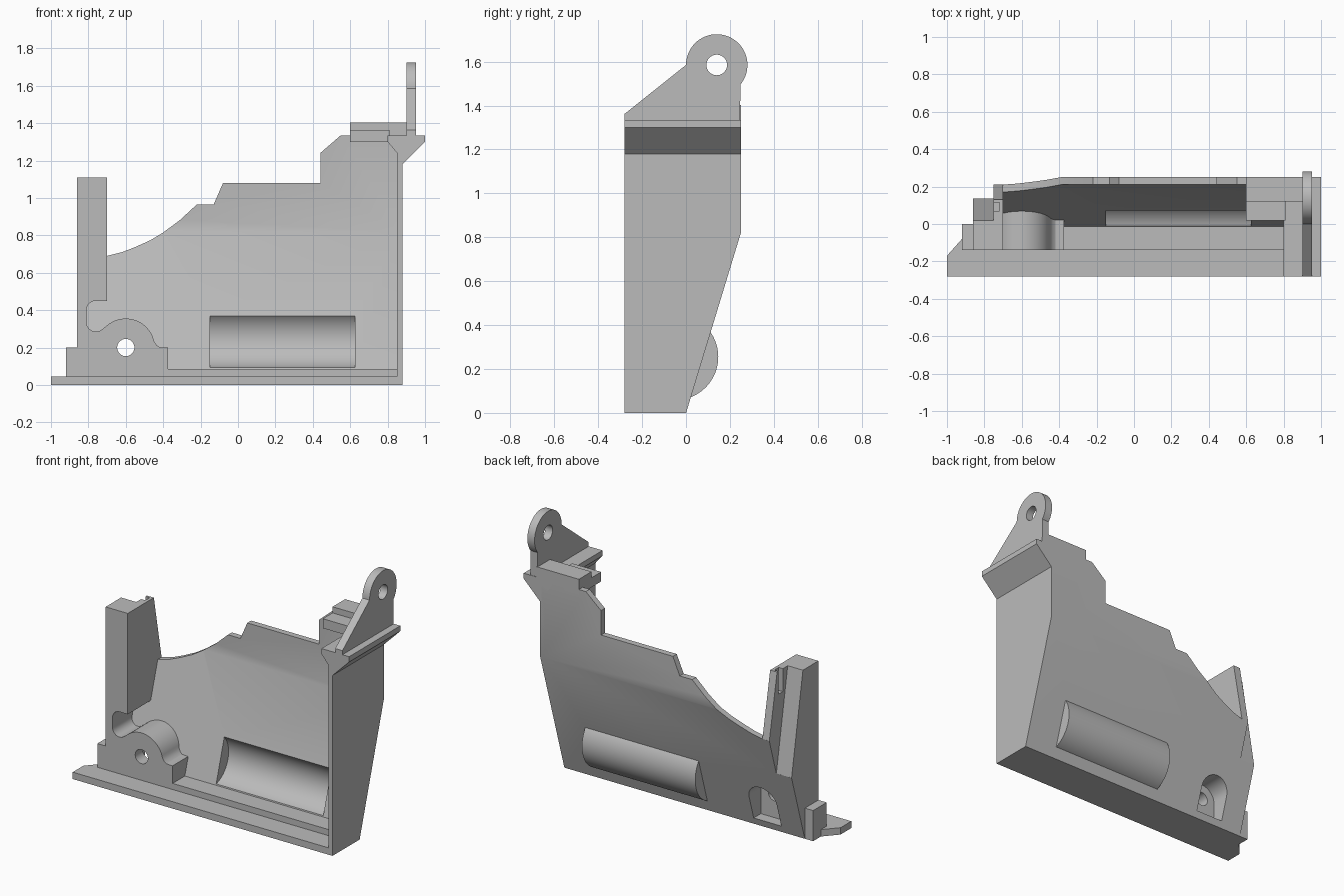
import bpy, bmesh
from math import cos, sin, radians

if "Cube" in bpy.data.objects:
    bpy.data.objects.remove(bpy.data.objects["Cube"])

grey = bpy.data.materials.new("plain grey")
grey.use_nodes = True
grey.diffuse_color = (0.5, 0.5, 0.5, 1)
grey.node_tree.nodes["Principled BSDF"].inputs["Base Color"].default_value = (0.5, 0.5, 0.5, 1)
parts = []


def arc(cx, cy, r, start, end, n=12):
    """Points along an arc, angles in degrees."""
    angles = [radians(start + (end - start) * i / n) for i in range(n + 1)]
    return [(cx + r * cos(a), cy + r * sin(a)) for a in angles]


def circle(cx, cy, r, n=40):
    return arc(cx, cy, r, 0, 360, n)[:-1]


def prism(name, outline, axis, lo, hi, keep=True):
    """Extrude a 2D outline along an axis from lo to hi."""
    place = {"x": lambda a, b, t: (t, a, b),
             "y": lambda a, b, t: (a, t, b),
             "z": lambda a, b, t: (a, b, t)}[axis]
    bm = bmesh.new()
    face = bm.faces.new([bm.verts.new(place(a, b, lo)) for a, b in outline])
    ext = bmesh.ops.extrude_face_region(bm, geom=[face])
    shift = place(0, 0, hi - lo)
    bmesh.ops.translate(bm, vec=shift,
                        verts=[v for v in ext["geom"] if isinstance(v, bmesh.types.BMVert)])
    bmesh.ops.recalc_face_normals(bm, faces=bm.faces)
    mesh = bpy.data.meshes.new(name)
    bm.to_mesh(mesh)
    bm.free()
    mesh.materials.append(grey)
    ob = bpy.data.objects.new(name, mesh)
    bpy.context.collection.objects.link(ob)
    if keep:
        parts.append(ob)
    return ob


def box(name, x, y, z, keep=True):
    return prism(name, [(x[0], y[0]), (x[1], y[0]), (x[1], y[1]), (x[0], y[1])], "z", *z, keep)


def boolean(ob, tool, operation="DIFFERENCE"):
    """Apply a boolean and discard the tool."""
    tool.hide_render = True
    mod = ob.modifiers.new("cut", "BOOLEAN")
    mod.operation, mod.object, mod.solver = operation, tool, "EXACT"
    with bpy.context.temp_override(object=ob, active_object=ob, selected_objects=[ob]):
        bpy.ops.object.modifier_apply(modifier=mod.name)
    bpy.data.objects.remove(tool)


def two_way(name, front, side):
    """Solid that matches both a front outline (x, z) and a side outline (y, z)."""
    ob = prism(name, front, "y", -1, 1)
    boolean(ob, prism("side_tool", side, "x", -2, 2, False), "INTERSECT")
    return ob


def pocket():
    outline = [(-0.7, 0.045), (-0.5, 0.045)] + arc(-0.6, 0.2, 0.1, 0, 180, 20)
    return prism("pocket_tool", outline, "y", -0.06, 0.5, False)


# Base plate with its clipped corner, and the step on it
prism("base_plate", [(-1, -0.28), (0.88, -0.28), (0.88, 0), (-0.92, 0), (-0.92, -0.08),
                     (-1, -0.17)], "z", 0, 0.045)
box("base_step", (-0.375, 0.85), (-0.14, 0), (0.02, 0.085))

# Folded back sheet with stepped top edge
top_edge = [(-0.75, 0.45), (-0.75, 0.69), (-0.7, 0.69), (-0.62, 0.71), (-0.55, 0.737),
            (-0.47, 0.773), (-0.4, 0.815), (-0.31, 0.882), (-0.22, 0.965), (-0.13, 0.965),
            (-0.08, 1.08), (0.44, 1.08), (0.44, 1.24), (0.55, 1.335)]
sheet = two_way("back_sheet",
                [(0.87, 0), (-0.86, 0), (-0.86, 0.45)] + top_edge + [(0.87, 1.335)],
                [(-0.03, -0.1), (0.25, 0.82), (0.25, 2), (0.21, 2), (0.21, 0.82), (-0.07, -0.1)])

# Rounded trough bulging out of the back sheet
trough = prism("trough_shell", arc(-0.05, 0.255, 0.197, -80, 45, 28), "x", -0.17, 0.65)
for ob in (sheet, trough):
    boolean(ob, prism("trough_tool", circle(-0.05, 0.255, 0.167, 64), "x", -0.15, 0.625, False))
boolean(sheet, pocket())

# Pivot bracket with arched top, hole and pocket behind
bracket_top = ([(-0.86, 0), (-0.86, 0.2), (-0.81, 0.2)]
               + arc(-0.76, 0.335, 0.05, 180, 305, 10)
               + arc(-0.6, 0.2, 0.155, 130, 12, 20)
               + [(-0.435, 0.212), (-0.42, 0.202), (-0.4, 0.2), (-0.375, 0.2), (-0.375, 0)])
bracket = two_way("pivot_bracket", bracket_top,
                  [(-0.14, -0.1), (-0.035, -0.1), (0.17, 0.57), (-0.14, 0.57)])
boolean(bracket, pocket())
boolean(bracket, prism("hole_tool", circle(-0.6, 0.2, 0.046), "y", -1, 1, False))
box("bracket_foot", (-0.92, -0.85), (-0.14, 0), (0, 0.2))

# Tall column with a rounded notch at its foot and a leaning back
two_way("column",
        [(-0.86, 0.19), (-0.81, 0.19)] + arc(-0.76, 0.4, 0.05, 180, 90, 8)
        + [(-0.7, 0.45), (-0.7, 1.11), (-0.86, 1.11)],
        [(-0.14, -0.1), (-0.03, -0.1), (0.137, 0.45), (0.02, 1.11), (0.02, 2), (-0.14, 2)])
fin = prism("column_fin", [(0, 0.45), (0.137, 0.45), (0.21, 0.69), (0.13, 1.11), (0, 1.11)],
            "x", -0.75, -0.7)
boolean(fin, box("slot_tool", (-0.8, -0.72), (0.07, 0.115), (0.96, 1.3), False))

# Side wall flaring into a top flange
two_way("side_wall",
        [(0.85, 0), (0.88, 0), (0.88, 1.18), (1, 1.3), (1, 1.335), (0.8, 1.335),
         (0.8, 1.3), (0.85, 1.24)],
        [(-0.28, -0.1), (-0.03, -0.1), (0.25, 0.82), (0.25, 2), (-0.28, 2)])

# Stepped ledge at the top corner
box("ledge", (0.6, 0.81), (0.02, 0.25), (1.3, 1.362))
box("ledge_bar", (0.6, 0.91), (0.12, 0.25), (1.32, 1.402))

# Upright lug with an eye
lug = prism("lug", [(-0.28, 1.32), (-0.28, 1.362), (0, 1.585)]
            + arc(0.14, 1.585, 0.14, 180, -40, 36) + [(0.247, 1.32)], "x", 0.9, 0.952)
boolean(lug, prism("eye_tool", circle(0.14, 1.585, 0.047), "x", 0, 2, False))

# Smooth the curves, keep the edges sharp
bpy.ops.object.select_all(action="DESELECT")
for ob in parts:
    ob.select_set(True)
bpy.context.view_layer.objects.active = sheet
bpy.ops.object.shade_smooth_by_angle(angle=radians(25))
